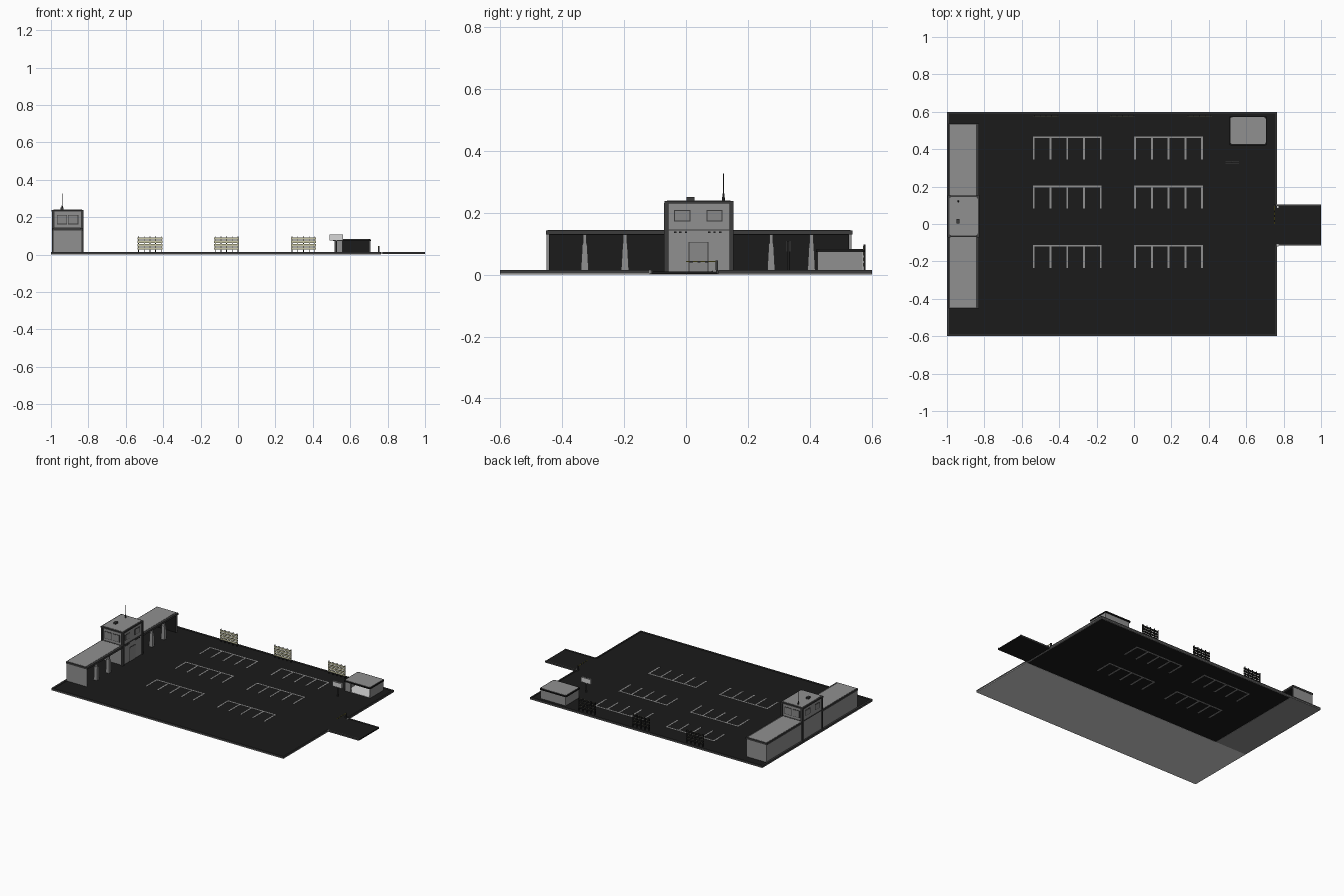
import bpy, bmesh, math
from mathutils import Matrix, Vector

if "Cube" in bpy.data.objects:
    bpy.data.objects.remove(bpy.data.objects["Cube"])

def mat(name, r, g, b):
    m = bpy.data.materials.new(name)
    m.diffuse_color = (r, g, b, 1)
    m.use_nodes = True
    m.node_tree.nodes["Principled BSDF"].inputs["Base Color"].default_value = m.diffuse_color
    return m

ASPHALT = mat("asphalt", .0105, .0105, .0105)
CONCRETE = mat("concrete grey", .28, .28, .28)
TRIM = mat("dark trim", .045, .045, .045)
GLASS = mat("window grey", .25, .25, .25)
CREAM = mat("pale cream", .60, .58, .38)
WHITE = mat("off white", .68, .68, .68)
YELLOW = mat("barrier yellow", .50, .45, .06)

def finish(name, bm, m):
    me = bpy.data.meshes.new(name)
    bm.to_mesh(me)
    bm.free()
    me.materials.append(m)
    ob = bpy.data.objects.new(name, me)
    bpy.context.collection.objects.link(ob)
    return ob

def boxes(name, m, *specs):
    """Each spec is x0, x1, y0, y1, z0, z1 with an optional top taper."""
    bm = bmesh.new()
    for s in specs:
        x0, x1, y0, y1, z0, z1 = s[:6]
        taper = s[6] if len(s) > 6 else 1
        c = Vector(((x0 + x1) / 2, (y0 + y1) / 2, (z0 + z1) / 2))
        mt = Matrix.Translation(c) @ Matrix.Diagonal((x1 - x0, y1 - y0, z1 - z0, 1))
        vs = bmesh.ops.create_cube(bm, size=1, matrix=mt)["verts"]
        for v in vs:
            if v.co.z > c.z:
                v.co.y = c.y + (v.co.y - c.y) * taper
    return finish(name, bm, m)

def rod(name, m, x, y, z0, z1, r, r2=None, n=10):
    bm = bmesh.new()
    bmesh.ops.create_cone(bm, cap_ends=True, segments=n, radius1=r, radius2=r if r2 is None else r2,
                          depth=z1 - z0, matrix=Matrix.Translation((x, y, (z0 + z1) / 2)))
    return finish(name, bm, m)

def plate(name, m, x0, x1, y0, y1, z0, z1, r=.012):
    """Flat plate with rounded corners."""
    bm = bmesh.new()
    vs = []
    for cx, cy, a0 in ((x1 - r, y1 - r, 0), (x0 + r, y1 - r, 90), (x0 + r, y0 + r, 180), (x1 - r, y0 + r, 270)):
        for k in range(4):
            a = math.radians(a0 + k * 30)
            vs.append(bm.verts.new((cx + r * math.cos(a), cy + r * math.sin(a), z0)))
    f = bm.faces.new(vs)
    ext = bmesh.ops.extrude_face_region(bm, geom=[f])["geom"]
    bmesh.ops.translate(bm, vec=(0, 0, z1 - z0), verts=[g for g in ext if isinstance(g, bmesh.types.BMVert)])
    bmesh.ops.recalc_face_normals(bm, faces=bm.faces)
    return finish(name, bm, m)

# Yard, underside slab and driveway
boxes("yard", ASPHALT, (-.995, .76, -.595, .595, .001, .010))
boxes("driveway", ASPHALT, (.76, 1, -.11, .10, .002, .010))
boxes("underside_slab", WHITE, (-1, .765, -.6, -.12, 0, .004))
boxes("underside_footing", CONCRETE, (-1, -.76, -.12, .6, 0, .004),
      (.757, .765, -.12, .6, 0, .004), (-.76, .757, .592, .6, 0, .004))

# Kerbs around the yard and driveway
boxes("kerb", TRIM,
      (-1, -.988, -.6, .6, .004, .015), (-.988, .765, -.6, -.592, .004, .015),
      (-.988, .765, .592, .6, .004, .015),
      (.757, .765, -.592, -.115, .004, .015), (.757, .765, .105, .592, .004, .015),
      (.765, 1, -.115, -.107, .002, .013), (.765, 1, .097, .105, .002, .013))
boxes("kerb_ends", WHITE, (.765, .772, -.12, -.108, .003, .015), (.765, .772, .085, .097, .003, .015))

# Parking bay markings, visible from below in the two rear rows
marks = []
for yt, zb in ((.469, 0), (.206, 0), (-.111, .009)):
    for x0 in (-.541, .001):
        marks.append((x0, x0 + .368, yt - .010, yt, zb, .0112))
        for i in range(5):
            marks.append((x0 + i * .0895, x0 + i * .0895 + .010, yt - .123, yt - .010, zb, .0112))
boxes("parking_lines", CONCRETE, *marks)

# Garage wings, open towards the yard
for side, y0, y1 in (("front", -.45, -.06), ("rear", .145, .535)):
    e0, e1 = (y0, y0 + .008) if side == "front" else (y1 - .008, y1)
    boxes(side + "_wing_walls", CONCRETE, (-.988, -.98, y0, y1, .008, .133), (-.98, -.835, e0, e1, .008, .133))
    l0, l1 = (e1, e1 + .002) if side == "front" else (e0 - .002, e0)
    boxes(side + "_wing_lining", ASPHALT, (-.98, -.978, y0 + .008, y1 - .008, .010, .132),
          (-.978, -.838, l0, l1, .010, .132),
          (-.978, -.84, y0 + .01, y1 - .01, .128, .130))
    boxes(side + "_wing_roof_edge", TRIM, (-.992, -.83, y0 - .002, y1 + .002, .130, .143))
    boxes(side + "_wing_roof", CONCRETE, (-.985, -.845, y0 + .003, y1 - .003, .142, .1445))

# Tapered pillars between the bays
pil = []
for y in (-.327, -.197, .275, .405):
    pil += [(-.86, -.836, y - .013, y + .013, .008, .10, .6), (-.856, -.84, y - .006, y + .006, .10, .131)]
boxes("bay_pillars", CONCRETE, *pil)

# Central tower
X0, X1, Y0, Y1 = -.99, -.832, -.064, .147
boxes("tower_body", CONCRETE, (X0, X1, Y0, Y1, .008, .235))
posts = [(x - .007, x + .007, y - .007, y + .007, .008, .232) for x in (X0 + .003, X1) for y in (Y0, Y1)]
boxes("tower_corner_posts", TRIM, *posts)
boxes("tower_bands", TRIM, (X0 - .004, X1 + .004, Y0 - .004, Y1 + .004, .142, .146),
      (X0 - .006, X1 + .006, Y0 - .006, Y1 + .006, .229, .238))
plate("tower_roof", CONCRETE, X0 + .003, X1 - .003, Y0 + .003, Y1 - .003, .237, .240)

# Tower windows on all four sides: dark frame plate and lighter pane
frames, panes = [], []
for c in (-.012, .092):
    for x, s in ((X1, 1), (X0, -1)):
        for lst, g, d in ((frames, .003, .002), (panes, 0, .003)):
            a, b = sorted((x, x + s * d))
            lst.append((a, b, c - .023 - g, c + .023 + g, .174 - g, .206 + g))
for c in (-.941, -.882):
    for y, s in ((Y0, -1), (Y1, 1)):
        for lst, g, d in ((frames, .003, .002), (panes, 0, .003)):
            a, b = sorted((y, y + s * d))
            lst.append((c - .025 - g, c + .025 + g, a, b, .165 - g, .208 + g))
boxes("window_frames", TRIM, *frames)
boxes("window_panes", GLASS, *panes)

# Entrance door and the dotted lamps above it
boxes("door_frame", TRIM, (X1, X1 + .002, .008, .073, .01, .106))
boxes("door", GLASS, (X1, X1 + .003, .011, .070, .01, .103))
boxes("wall_lamps", TRIM, *[(X1, X1 + .005, y - .004, y + .004, .134, .139)
                            for y in (-.035, -.018, 0, .075, .092, .11)])

# Roof equipment
boxes("roof_vent", TRIM, (-.95, -.932, .002, .028, .239, .251))
rod("aerial_base", TRIM, -.94, .121, .239, .262, .005, .003)
rod("aerial", TRIM, -.94, .121, .26, .327, .002, .0012, 6)

# Corner shelter, open at the front
boxes("shelter_walls", CONCRETE, (.517, .523, .425, .57, .008, .074), (.702, .708, .425, .57, .008, .074),
      (.523, .702, .564, .57, .008, .074), (.523, .56, .425, .431, .008, .074))
boxes("shelter_lining", ASPHALT, (.523, .702, .562, .564, .011, .074), (.7, .702, .431, .562, .011, .074),
      (.523, .702, .431, .562, .072, .074))
boxes("shelter_floor", WHITE, (.523, .702, .428, .564, .009, .0115))
plate("shelter_roof_edge", ASPHALT, .508, .712, .42, .578, .073, .081)
plate("shelter_roof", CONCRETE, .515, .705, .427, .571, .080, .083)

# Sign board on a post
rod("sign_post", TRIM, .526, .331, .009, .108, .0045)
boxes("sign_board", WHITE, (.49, .562, .3245, .3265, .075, .108), (.49, .562, .335, .337, .075, .108))

# Slatted boards along the rear kerb: pale slats on dark frames
for k, x0 in enumerate((-.537, -.127, .284)):
    slats, back = [], []
    for z in (.026, .044, .062, .080):
        slats.append((x0, x0 + .132, .571, .574, z, z + .012))
        back.append((x0, x0 + .132, .574, .576, z, z + .012))
    for i in range(5):
        x = x0 + .003 + i * .0305
        back.append((x, x + .004, .574, .579, .009, .098))
    boxes("rack_slats_%d" % (k + 1), CREAM, *slats)
    boxes("rack_frame_%d" % (k + 1), ASPHALT, *back)

# Entry barrier
boxes("barrier_post", TRIM, (.748, .756, .096, .104, .009, .045))
boxes("barrier_arm", YELLOW, (.749, .753, 0, .1, .040, .044))
boxes("barrier_stripes", TRIM, *[(.7485, .7535, y, y + .010, .0395, .0445) for y in (.012, .037, .062)])
